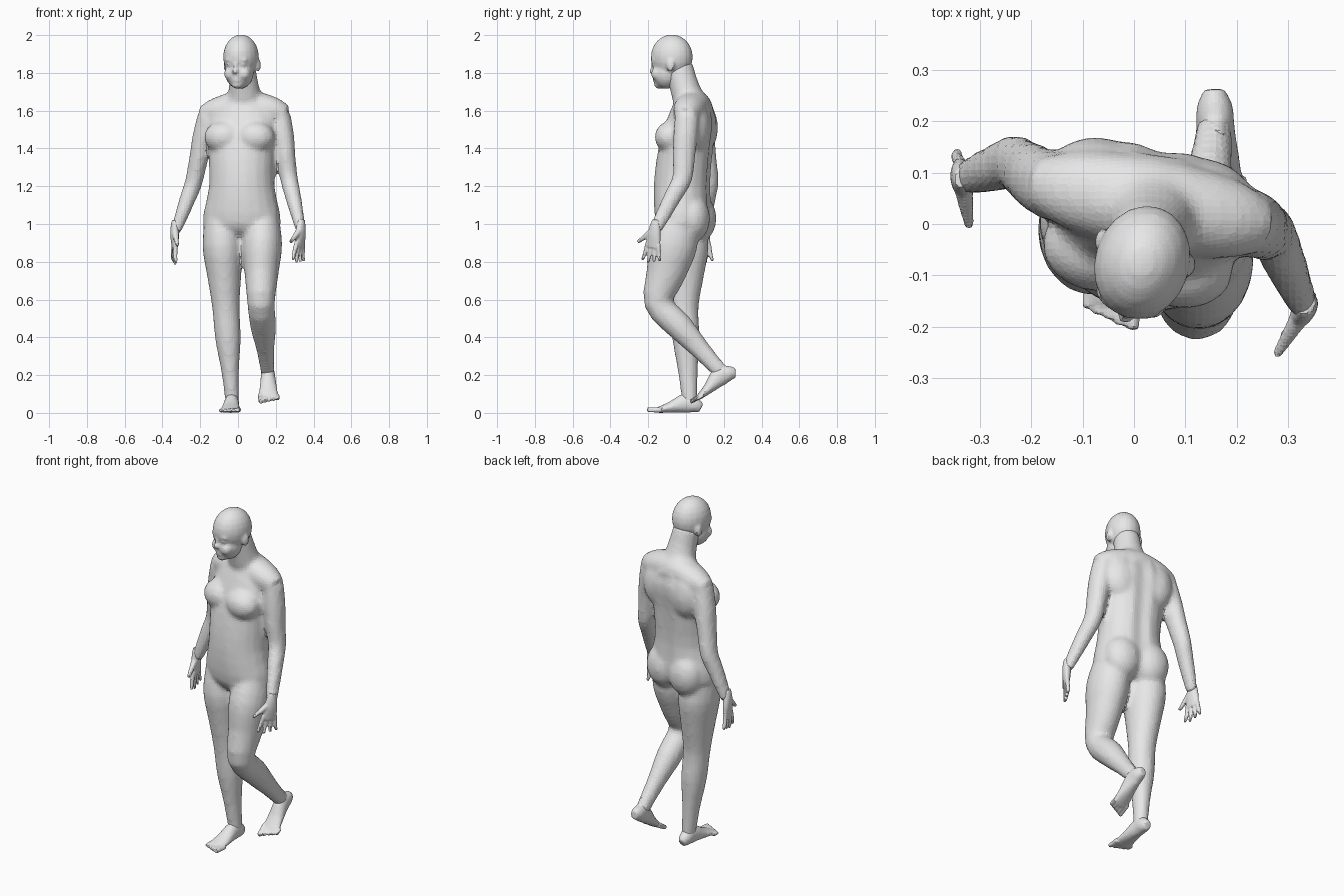
import bpy
import bmesh
from math import cos, sin, pi, exp
from mathutils import Vector, Matrix

default_cube = bpy.data.objects.get("Cube")
if default_cube:
    bpy.data.objects.remove(default_cube, do_unlink=True)

# One plain grey for the whole figure
shade = (0.8, 0.8, 0.8, 1)
grey = bpy.data.materials.new("plain_grey")
grey.use_nodes = True
grey.diffuse_color = shade
grey.node_tree.nodes["Principled BSDF"].inputs["Base Color"].default_value = shade


def smooth_path(sections, steps=3):
    """Spline through sections of (x, y, z, half_width, half_depth)."""
    points = [Vector(section) for section in sections]
    last = len(points) - 1
    path = []
    for i in range(last):
        start, end = points[i], points[i + 1]
        leave = (end - points[max(i - 1, 0)]) / 2
        arrive = (points[min(i + 2, last)] - start) / 2
        for step in range(steps):
            t = step / steps
            ease = t * t * (3 - 2 * t)
            path.append(start + (end - start) * ease
                        + leave * (t * (1 - t) ** 2) - arrive * (t * t * (1 - t)))
    return path + [points[last]]


def loft(bm, sections, sides=20, yaw=0, level=False, groove=0):
    """Closed tube through the sections, with an optional furrow down its back."""
    path = smooth_path(sections)
    centres = [Vector(section[:3]) for section in path]
    rings = []
    for i, (centre, section) in enumerate(zip(centres, path)):
        before, after = centres[max(i - 1, 0)], centres[min(i + 1, len(centres) - 1)]
        along = Vector((0, 0, 1)) if level else (after - before).normalized()
        side = Vector((cos(yaw), sin(yaw), 0))
        side = (side - along * side.dot(along)).normalized()
        depth = along.cross(side)
        ring = []
        for k in range(sides):
            angle = 2 * pi * k / sides
            across, back = cos(angle), sin(angle)
            if back > 0:
                back *= 1 - groove * exp(-(across / 0.2) ** 2)
            offset = side * across * section[3] + depth * back * section[4]
            ring.append(bm.verts.new(centre + offset))
        rings.append(ring)
    for low, high in zip(rings, rings[1:]):
        for k in range(sides):
            following = (k + 1) % sides
            bm.faces.new((low[k], low[following], high[following], high[k]))
    bm.faces.new(rings[0])
    bm.faces.new(rings[-1])


def limb(bm, root, bend, tip, widths, depths):
    """Two-bone limb with three sections to each bone and one at the end."""
    root, bend, tip = Vector(root), Vector(bend), Vector(tip)
    centres = [a.lerp(b, i / 3) for a, b in ((root, bend), (bend, tip)) for i in range(3)]
    centres.append(tip)
    loft(bm, [(*centre, w, d) for centre, w, d in zip(centres, widths, depths)])


def ball(bm, frame, centre, radii):
    """Ellipsoid placed in a local frame."""
    matrix = frame @ Matrix.Translation(centre) @ Matrix.Diagonal((*radii, 1))
    bmesh.ops.create_uvsphere(bm, u_segments=20, v_segments=12, radius=1, matrix=matrix)


def turned(origin, yaw=0, pitch=0):
    return Matrix.Translation(origin) @ Matrix.Rotation(yaw, 4, "Z") @ Matrix.Rotation(pitch, 4, "X")


def finish(bm, name, voxel, smoothing):
    """Fuse the overlapping volumes into one faceted skin."""
    bmesh.ops.recalc_face_normals(bm, faces=bm.faces)
    mesh = bpy.data.meshes.new(name)
    bm.to_mesh(mesh)
    bm.free()
    mesh.materials.append(grey)
    figure_part = bpy.data.objects.new(name, mesh)
    bpy.context.collection.objects.link(figure_part)
    fuse = figure_part.modifiers.new("fuse", "REMESH")
    fuse.mode = "VOXEL"
    fuse.voxel_size = voxel
    relax = figure_part.modifiers.new("relax", "SMOOTH")
    relax.factor = 0.5
    relax.iterations = smoothing


# Torso, twisted a little to the right
twist = -0.2
body = bmesh.new()
loft(body, [
    (.02, -.01, .93, .12, .08), (.02, -.01, 1, .21, .145), (.02, -.02, 1.2, .175, .15),
    (.02, 0, 1.4, .18, .145), (.03, .03, 1.55, .19, .13), (.03, .03, 1.67, .12, .08),
], yaw=twist, level=True, groove=0.14)

# Neck, and the shoulder girdle from right to left
loft(body, [
    (.03, .05, 1.58, .14, .1), (.033, 0, 1.7, .085, .08), (.02, -.04, 1.84, .07, .075),
], yaw=twist)
loft(body, [
    (-.19, .08, 1.57, .05, .05), (-.11, .065, 1.6, .08, .07), (.035, .04, 1.63, .09, .08),
    (.18, .01, 1.6, .08, .075), (.255, -.005, 1.575, .05, .05),
], yaw=pi / 2)

# Chest, shoulder blades and buttocks
trunk = turned((.02, 0, 0), twist)
for side in (-1, 1):
    ball(body, trunk, (side * .085, -.065, 1.46), (.105, .085, .085))
    ball(body, trunk, (side * .1, .08, 1.51), (.1, .07, .13))
    ball(body, trunk, (side * .085, .055, 1.03), (.105, .09, .125))

# Right leg stands, left leg is bent and lifted
leg_widths = (.085, .107, .09, .073, .068, .047, .036)
leg_depths = (.1, .13, .105, .077, .072, .053, .04)
limb(body, (-.09, -.01, 1.05), (-.064, -.01, .56), (-.03, .02, .05), leg_widths, leg_depths)
limb(body, (.13, -.03, 1.05), (.122, -.145, .58), (.157, .19, .21), leg_widths, leg_depths)

# Right arm swings back, left arm swings forward
arm_widths = (.055, .058, .05, .047, .043, .036, .027)
arm_depths = (.065, .065, .06, .053, .047, .042, .034)
limb(body, (-.16, .07, 1.57), (-.235, .12, 1.22), (-.33, .09, .96), arm_widths, arm_depths)
limb(body, (.225, .005, 1.57), (.27, -.02, 1.24), (.332, -.162, .97), arm_widths, arm_depths)
finish(body, "body", 0.014, 6)

# Head: skull, jaw, nose, brow, lips and chin
head = bmesh.new()
face = turned((.016, -.075, 0), -0.3)
ball(head, face, (0, 0, 1.885), (.093, .113, .118))
ball(head, face, (0, -.03, 1.8), (.076, .076, .085))
ball(head, face, (0, -.106, 1.81), (.017, .02, .015))
ball(head, face, (0, -.098, 1.835), (.011, .018, .035))
ball(head, face, (0, -.088, 1.868), (.062, .022, .018))
for lip_height in (1.76, 1.775):
    ball(head, face, (0, -.089, lip_height), (.026, .015, .009))
ball(head, face, (0, -.07, 1.74), (.032, .028, .024))

# Cheeks, eyes and ears
for side in (-1, 1):
    ball(head, face, (side * .036, -.07, 1.795), (.036, .032, .036))
    ball(head, face, (side * .034, -.085, 1.845), (.02, .016, .012))
    ball(head, face, (side * .09, .02, 1.84), (.012, .022, .034))
finish(head, "head", 0.009, 4)


def hand(name, frame):
    """Fingers point down, thumb points forward."""
    bm = bmesh.new()
    loft(bm, [(0, 0, .05, .016, .02), (0, 0, .01, .022, .031),
              (0, 0, -.04, .022, .04), (0, 0, -.1, .014, .044)])
    for finger in range(4):
        spread = (finger - 1.5) * .023
        length = .09 - .01 * abs(finger - 1)
        loft(bm, [(0, spread, -.08, .012, .012), (-.004, spread * 1.3, -.14, .012, .011),
                  (0, spread * 1.6, -.095 - length, .008, .008)], sides=8)
    loft(bm, [(0, -.01, -.01, .02, .02), (0, -.06, -.055, .014, .014),
              (0, -.095, -.085, .009, .009)], sides=8)
    bm.transform(frame)
    finish(bm, name, 0.006, 2)


hand("right_hand", turned((-.335, .088, .97), yaw=0.15))
hand("left_hand", turned((.333, -.165, .975), yaw=-0.55, pitch=-0.14))


def foot(name, frame, inner):
    """Sole on the local ground, toes forward, big toe on the inner side."""
    bm = bmesh.new()
    profile = ((.08, .02, .025), (.05, .035, .04), (0, .038, .052),
               (-.08, .046, .03), (-.155, .055, .014))
    loft(bm, [(0, y, height, width, height) for y, width, height in profile])
    loft(bm, [(0, .02, .02, .03, .04), (0, .02, .13, .024, .028)])
    for toe in range(5):
        across = inner * (.043 - toe * .023)
        radius = .016 - toe * .001
        loft(bm, [(across, -.13, radius, radius, radius),
                  (across, -.205 + toe * .009, radius, radius * .8, radius * .8)], sides=8)
    bm.transform(frame)
    finish(bm, name, 0.007, 3)


foot("right_foot", turned((-.033, 0, 0), yaw=-0.06), 1)
foot("left_foot", turned((.158, .207, .149), yaw=0.03, pitch=0.54), -1)
